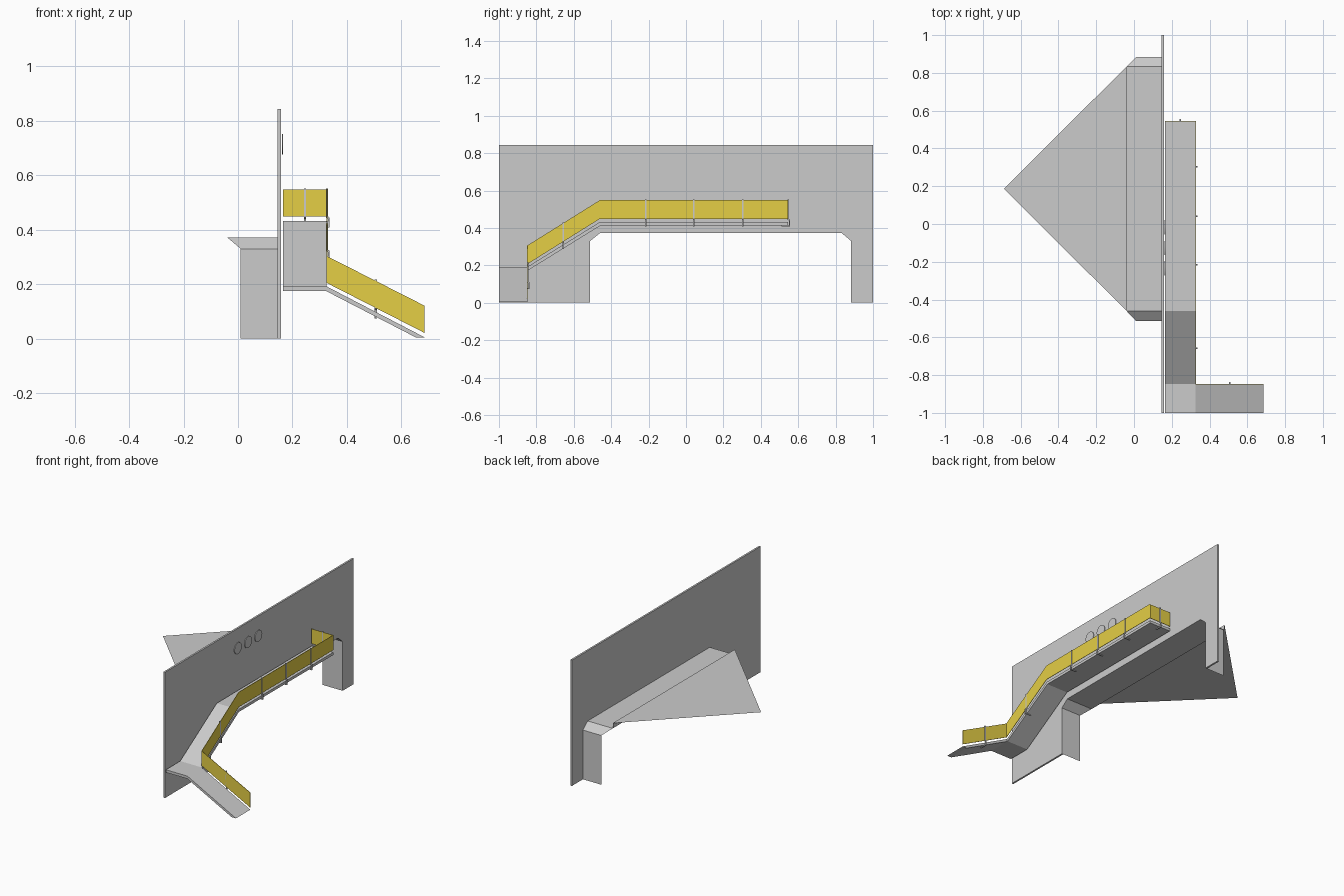
import bpy, bmesh, math

if "Cube" in bpy.data.objects:
    bpy.data.objects.remove(bpy.data.objects["Cube"])

yellow = bpy.data.materials.new("yellow_panel")
yellow.diffuse_color = (0.78, 0.62, 0.06, 1)
yellow.use_nodes = True
yellow.node_tree.nodes["Principled BSDF"].inputs["Base Color"].default_value = yellow.diffuse_color


def mesh_object(name, verts, faces, mat=None):
    me = bpy.data.meshes.new(name)
    me.from_pydata(verts, [], faces)
    bm = bmesh.new()
    bm.from_mesh(me)
    bmesh.ops.recalc_face_normals(bm, faces=bm.faces)
    bm.to_mesh(me)
    bm.free()
    ob = bpy.data.objects.new(name, me)
    bpy.context.collection.objects.link(ob)
    if mat:
        me.materials.append(mat)
    return ob


def prism(name, profile, axis, a, b, mat=None):
    """Extrude a (horizontal, z) profile along x or y from a to b."""
    n = len(profile)
    verts = [(d, h, z) if axis == 'x' else (h, d, z)
             for d in (a, b) for h, z in profile]
    faces = [list(range(n)), list(range(2 * n - 1, n - 1, -1))]
    faces += [(i, (i + 1) % n, n + (i + 1) % n, n + i) for i in range(n)]
    return mesh_object(name, verts, faces, mat)


def box(name, lo, hi, mat=None):
    return prism(name, [(lo[1], lo[2]), (hi[1], lo[2]), (hi[1], hi[2]), (lo[1], hi[2])],
                 'x', lo[0], hi[0], mat)


# Wall with the chamfered underpass opening
arch = [(-0.513, 0), (-0.513, 0.33), (-0.46, 0.372), (0.833, 0.372), (0.883, 0.33), (0.883, 0)]
prism("wall", [(-1, 0)] + arch + [(1, 0), (1, 0.843), (-1, 0.843)], 'x', 0.146, 0.158)

# Underpass lining with mitred ends, a step up, and the triangular ceiling
back_x = [0.01, 0.01, -0.04, -0.04, 0.01, 0.01]
verts = [(0.146, y, z) for y, z in arch]
verts += [(x, y, z) for x, (y, z) in zip(back_x, arch)]
verts += [(-0.04, -0.46, 0.407), (-0.04, 0.833, 0.407), (-0.688, 0.187, 0.407)]
faces = [(i, i + 1, i + 7, i + 6) for i in range(5)] + [(8, 9, 13, 12), (12, 13, 14)]
mesh_object("underpass_lining", verts, faces)

# Walkway: upper deck, slope and landing
deck = [(0.545, 0.432), (-0.46, 0.432), (-0.848, 0.192), (-1, 0.192),
        (-1, 0.174), (-0.843, 0.174), (-0.455, 0.414), (0.545, 0.414)]
prism("walkway_deck", deck, 'x', 0.165, 0.325)

# Lower ramp going sideways
prism("side_ramp", [(0.325, 0.192), (0.685, 0.005), (0.652, 0.005), (0.325, 0.174)],
      'y', -1, -0.848)

# Yellow railing panels
prism("walkway_panel", [(0.545, 0.449), (-0.46, 0.449), (-0.85, 0.205),
                        (-0.85, 0.305), (-0.46, 0.549), (0.545, 0.549)],
      'x', 0.325, 0.328, yellow)
box("end_panel", (0.165, 0.543, 0.448), (0.325, 0.546, 0.547), yellow)
prism("ramp_panel", [(0.325, 0.205), (0.685, 0.021), (0.685, 0.121), (0.325, 0.304)],
      'y', -0.851, -0.848, yellow)


# Railing posts: upright through the panel, bracket outside, foot under the deck
def post(name, x, y, deck_z, along_x):
    h = y if along_x else x
    prof = [(-0.035, -0.024), (0.011, -0.024), (0.011, 0.012), (0.005, 0.016),
            (0.005, 0.12), (-0.003, 0.12), (-0.003, 0.012), (0.005, 0.008),
            (0.005, -0.019), (-0.035, -0.019)]
    prof = [(h + d, deck_z + z) for d, z in prof]
    c = x if along_x else y
    prism(name, prof, 'x' if along_x else 'y', c - 0.004, c + 0.004)


for i, y in enumerate((-0.657, -0.215, 0.041, 0.304)):
    z = 0.432 if y > -0.46 else 0.432 + (y + 0.46) * 0.24 / 0.388
    post(f"walkway_post_{i + 1}", 0.326, y, z, False)
post("end_post", 0.246, 0.545, 0.432, True)
post("ramp_post", 0.506, -0.848, 0.098, True)

# Three thin round discs on the wall
for i, y in enumerate((-0.235, -0.127, -0.018)):
    bpy.ops.mesh.primitive_cylinder_add(vertices=32, radius=0.038, depth=0.004,
                                        location=(0.164, y, 0.714),
                                        rotation=(0, math.pi / 2, 0))
    bpy.context.object.name = f"wall_disc_{i + 1}"
    bpy.ops.object.shade_smooth_by_angle()
